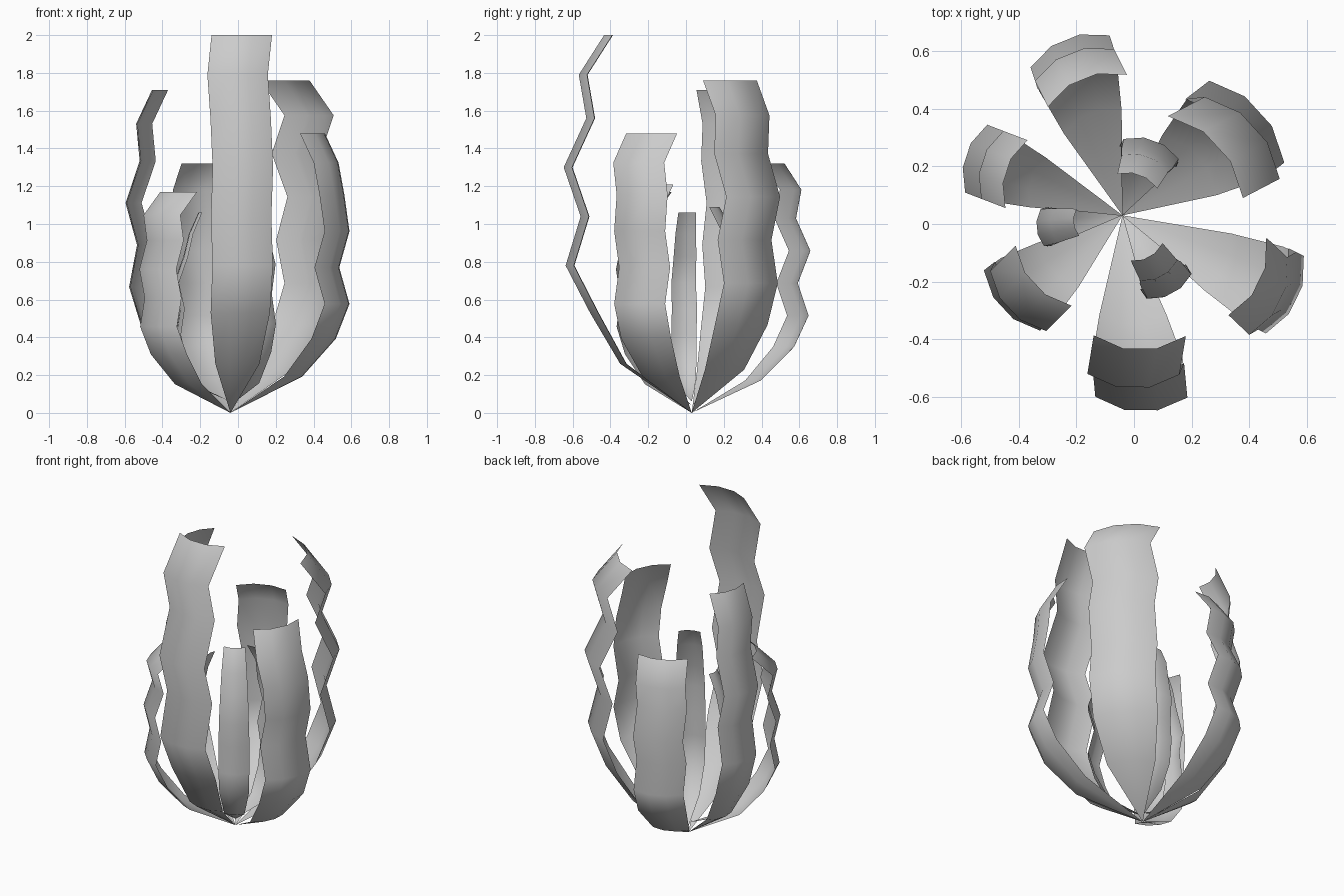
import bpy, bmesh, math
from mathutils import Vector

cube = bpy.data.objects.get("Cube")
if cube:
    bpy.data.objects.remove(cube, do_unlink=True)

# One plain grey for every petal
grey = bpy.data.materials.new("petal_grey")
grey.use_nodes = True
colour = (0.6, 0.6, 0.6, 1)
grey.diffuse_color = colour
grey.node_tree.nodes["Principled BSDF"].inputs["Base Color"].default_value = colour

ROOT = Vector((-0.04, 0.03, 0))                               # point where all petals meet
LEVELS = (0.13, 0.265, 0.39, 0.52, 0.65, 0.78, 0.895, 1)      # ring heights as a share of the petal height
# Cross-section of a petal: (sideways, inward) as a share of its half width
SECTION = ((-1, 0.28), (-0.36, 0), (0.36, 0), (1, 0.28))
# Share of the full width at each level
OUTER = (0.73, 0.98, 1, 1, 1, 1, 1, 1)
INNER = (0.65, 0.95, 1, 1, 0.97, 0.9, 0.82, 0.7)


def direction(degrees):
    angle = math.radians(degrees)
    return Vector((math.cos(angle), math.sin(angle), 0))


def make_petal(name, degrees, turn, height, half_width, root_z, taper, radii, sway=(0, 0)):
    """A curved, rippling strip rising from a pointed root.
    turn twists its cross-section; sway shifts the top two rings sideways."""
    out = direction(degrees)
    face_out = direction(degrees + turn)
    side = direction(degrees + turn + 90)
    shifts = [0] * (len(LEVELS) - len(sway)) + list(sway)
    bm = bmesh.new()
    tip = bm.verts.new(ROOT + Vector((0, 0, root_z)))
    previous = None
    for level, radius, share, shift in zip(LEVELS, radii, taper, shifts):
        width = half_width * share
        centre = ROOT + out * radius + side * shift + Vector((0, 0, level * height))
        ring = [bm.verts.new(centre + side * s * width - face_out * d * width)
                for s, d in SECTION]
        for i in range(len(ring) - 1):
            if previous is None:
                bm.faces.new((tip, ring[i + 1], ring[i]))
            else:
                bm.faces.new((previous[i], previous[i + 1], ring[i + 1], ring[i]))
        previous = ring
    bmesh.ops.recalc_face_normals(bm, faces=bm.faces)
    # Make the outside of the bowl the front of the surface
    bm.normal_update()
    if sum(f.normal.dot(out) for f in bm.faces) < 0:
        bmesh.ops.reverse_faces(bm, faces=bm.faces)
    for face in bm.faces:
        face.smooth = True
    mesh = bpy.data.meshes.new(name)
    bm.to_mesh(mesh)
    bm.free()
    mesh.materials.append(grey)
    petal = bpy.data.objects.new(name, mesh)
    bpy.context.collection.objects.link(petal)


# Outer ring of six petals
make_petal("front_petal", -84.5, -6, 2.0, 0.16, 0, OUTER,
           (0.38, 0.54, 0.67, 0.59, 0.68, 0.56, 0.6, 0.465), (-0.02, 0.015))
make_petal("front_left_petal", -26, 0, 1.48, 0.15, 0, OUTER,
           (0.4, 0.59, 0.67, 0.61, 0.67, 0.64, 0.62, 0.525), (-0.03, 0))
make_petal("back_left_petal", 37.5, 5, 1.76, 0.193, 0, OUTER,
           (0.33, 0.49, 0.575, 0.52, 0.595, 0.49, 0.545, 0.405), (-0.035, -0.01))
make_petal("back_petal", 108, 4, 1.32, 0.148, 0, OUTER,
           (0.37, 0.55, 0.63, 0.57, 0.64, 0.56, 0.59, 0.49), (0, -0.015))
make_petal("right_petal", 159, 3, 1.71, 0.124, 0, OUTER,
           (0.34, 0.49, 0.56, 0.515, 0.58, 0.5, 0.52, 0.43))
make_petal("front_right_petal", 218, 5, 1.17, 0.143, 0, OUTER,
           (0.31, 0.45, 0.52, 0.49, 0.525, 0.475, 0.51, 0.385), (0.015, 0))

# Inner ring of three smaller petals, narrowing toward the rim
make_petal("inner_back_petal", 67, 3, 1.09, 0.105, 0.04, INNER,
           (0.17, 0.25, 0.27, 0.25, 0.28, 0.24, 0.22, 0.15))
make_petal("inner_right_petal", 188.5, -3, 1.06, 0.067, 0.06, INNER,
           (0.18, 0.26, 0.29, 0.27, 0.3, 0.25, 0.22, 0.17))
make_petal("inner_front_petal", -57, -4, 1.21, 0.09, 0.04, INNER,
           (0.2, 0.28, 0.32, 0.28, 0.32, 0.26, 0.25, 0.17))
